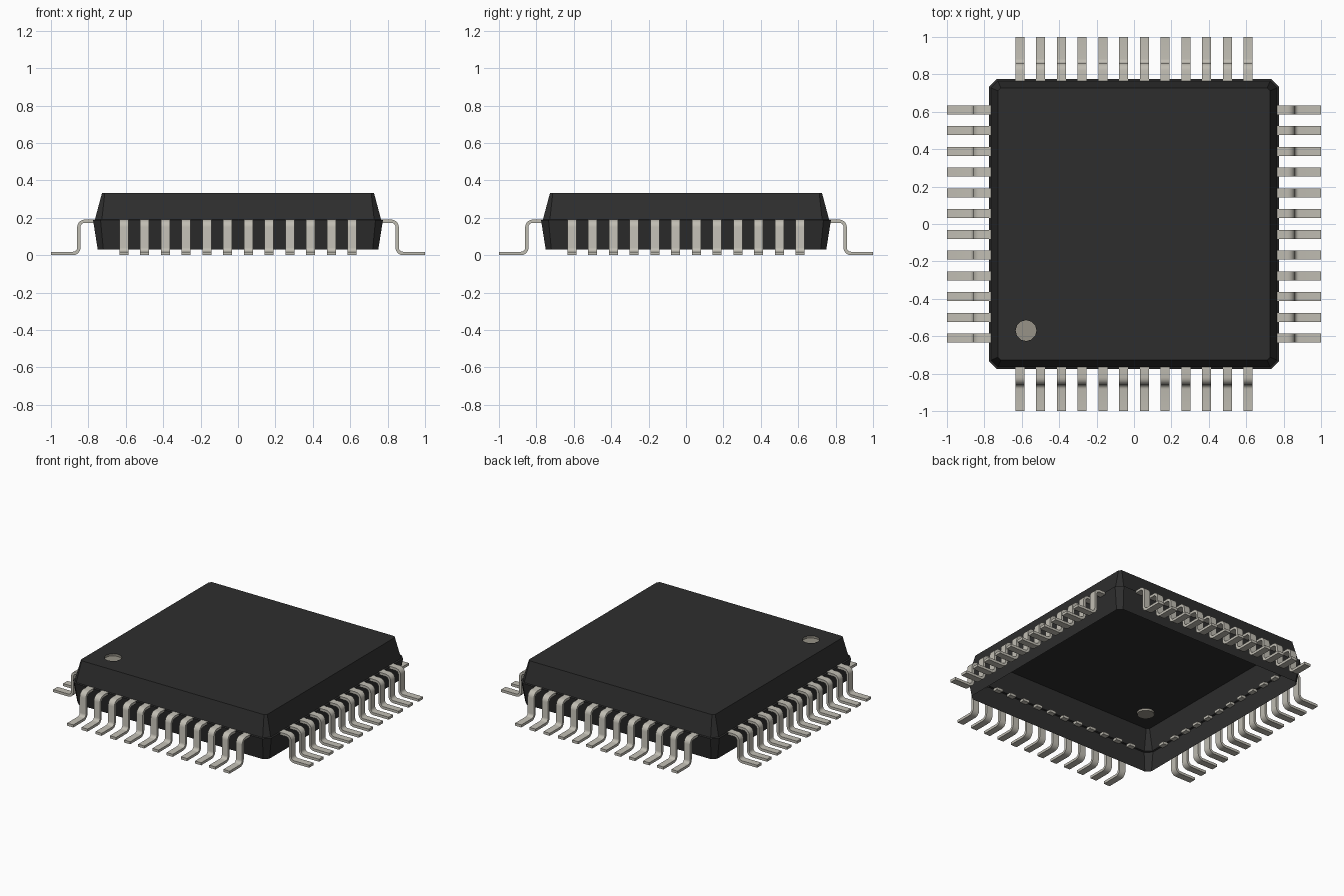
import bpy, bmesh, math
from mathutils import Vector

cube = bpy.data.objects.get("Cube")
if cube:
    bpy.data.objects.remove(cube, do_unlink=True)


def material(name, rgb):
    m = bpy.data.materials.new(name)
    m.use_nodes = True
    m.diffuse_color = (*rgb, 1)
    bsdf = m.node_tree.nodes["Principled BSDF"]
    bsdf.inputs["Base Color"].default_value = (*rgb, 1)
    bsdf.inputs["Roughness"].default_value = 0.6
    return m


BLACK = material("black plastic", (0.027, 0.027, 0.027))
METAL = material("pale metal", (0.53, 0.51, 0.45))
DOT = material("grey dot", (0.31, 0.29, 0.245))


def finish(bm, name, *mats):
    me = bpy.data.meshes.new(name)
    bm.to_mesh(me)
    bm.free()
    for m in mats:
        me.materials.append(m)
    ob = bpy.data.objects.new(name, me)
    bpy.context.collection.objects.link(ob)
    return ob


def ring(bm, half, cut, z):
    """Square of half-width `half` with its corners cut off, counter-clockwise."""
    k = half - cut
    pts = [(half, -k), (half, k), (k, half), (-k, half),
           (-half, k), (-half, -k), (-k, -half), (k, -half)]
    return [bm.verts.new((x, y, z)) for x, y in pts]


def skin(bm, low, high):
    n = len(low)
    return [bm.faces.new((low[i], low[(i + 1) % n], high[(i + 1) % n], high[i]))
            for i in range(n)]


# Lower half of the case: an open tapered wall with a narrow ledge on top
bm = bmesh.new()
bottom = ring(bm, 0.75, 0.03, 0.03)
widest = ring(bm, 0.775, 0.04, 0.187)
ledge = ring(bm, 0.765, 0.037, 0.19)
skin(bm, bottom, widest)
skin(bm, widest, ledge)
finish(bm, "case_lower_wall", BLACK)

# Upper half of the case: hollow lid with a shallow round recess marking pin one
bm = bmesh.new()
rim = ring(bm, 0.765, 0.037, 0.19)
top = ring(bm, 0.727, 0.015, 0.333)
skin(bm, rim, top)


def dot_ring(z, n=12):
    return [bm.verts.new((-0.577 + 0.056 * math.cos(2 * math.pi * i / n),
                          -0.57 + 0.056 * math.sin(2 * math.pi * i / n), z))
            for i in range(n)]


lip, floor = dot_ring(0.333), dot_ring(0.318)
edges = [bm.edges.get((top[i], top[(i + 1) % 8])) for i in range(8)]
edges += [bm.edges.new((lip[i], lip[(i + 1) % 12])) for i in range(12)]
fill = bmesh.ops.triangle_fill(bm, edges=edges, use_beauty=True,
                               use_dissolve=False, normal=Vector((0, 0, 1)))
for f in fill["geom"]:
    if isinstance(f, bmesh.types.BMFace):
        f.normal_update()
        if f.normal.z < 0:
            f.normal_flip()
recess = skin(bm, lip, floor)
bmesh.ops.reverse_faces(bm, faces=recess)
recess.append(bm.faces.new(floor))
for f in recess:
    f.normal_update()
    f.material_index = 1
if recess[-1].normal.z < 0:
    recess[-1].normal_flip()
finish(bm, "case_lid", BLACK, DOT)


# Row of twelve gull-wing leads pointing to +x
def arc(cx, cz, r, a0, a1, n=5):
    angles = [math.radians(a0 + (a1 - a0) * i / n) for i in range(n + 1)]
    return [(cx + r * math.cos(a), cz + r * math.sin(a)) for a in angles]


upper = [(0.74, 0.19), *arc(0.82, 0.15, 0.04, 90, 0),
         *arc(0.882, 0.04, 0.022, 180, 270), (1.0, 0.018)]
lower = [(0.74, 0.172), *arc(0.82, 0.15, 0.022, 90, 0),
         *arc(0.882, 0.04, 0.04, 180, 270), (1.0, 0.0)]

bm = bmesh.new()
for i in range(12):
    y = (i - 5.5) * 0.111
    sections = []
    for (ux, uz), (lx, lz) in zip(upper, lower):
        sections.append([bm.verts.new(p) for p in (
            (ux, y - 0.024, uz), (ux, y + 0.024, uz),
            (lx, y + 0.024, lz), (lx, y - 0.024, lz))])
    for a, b in zip(sections, sections[1:]):
        skin(bm, a, b)
    bm.faces.new(sections[0])
    bm.faces.new(sections[-1])
bmesh.ops.recalc_face_normals(bm, faces=bm.faces[:])
leads = finish(bm, "leads_left", METAL)

bpy.ops.object.select_all(action='DESELECT')
leads.select_set(True)
bpy.context.view_layer.objects.active = leads
bpy.ops.object.shade_smooth_by_angle(angle=math.radians(30))

# The same row turned to the other three sides
for i, name in enumerate(("leads_back", "leads_right", "leads_front"), 1):
    ob = bpy.data.objects.new(name, leads.data)
    ob.rotation_euler.z = i * math.pi / 2
    bpy.context.collection.objects.link(ob)
